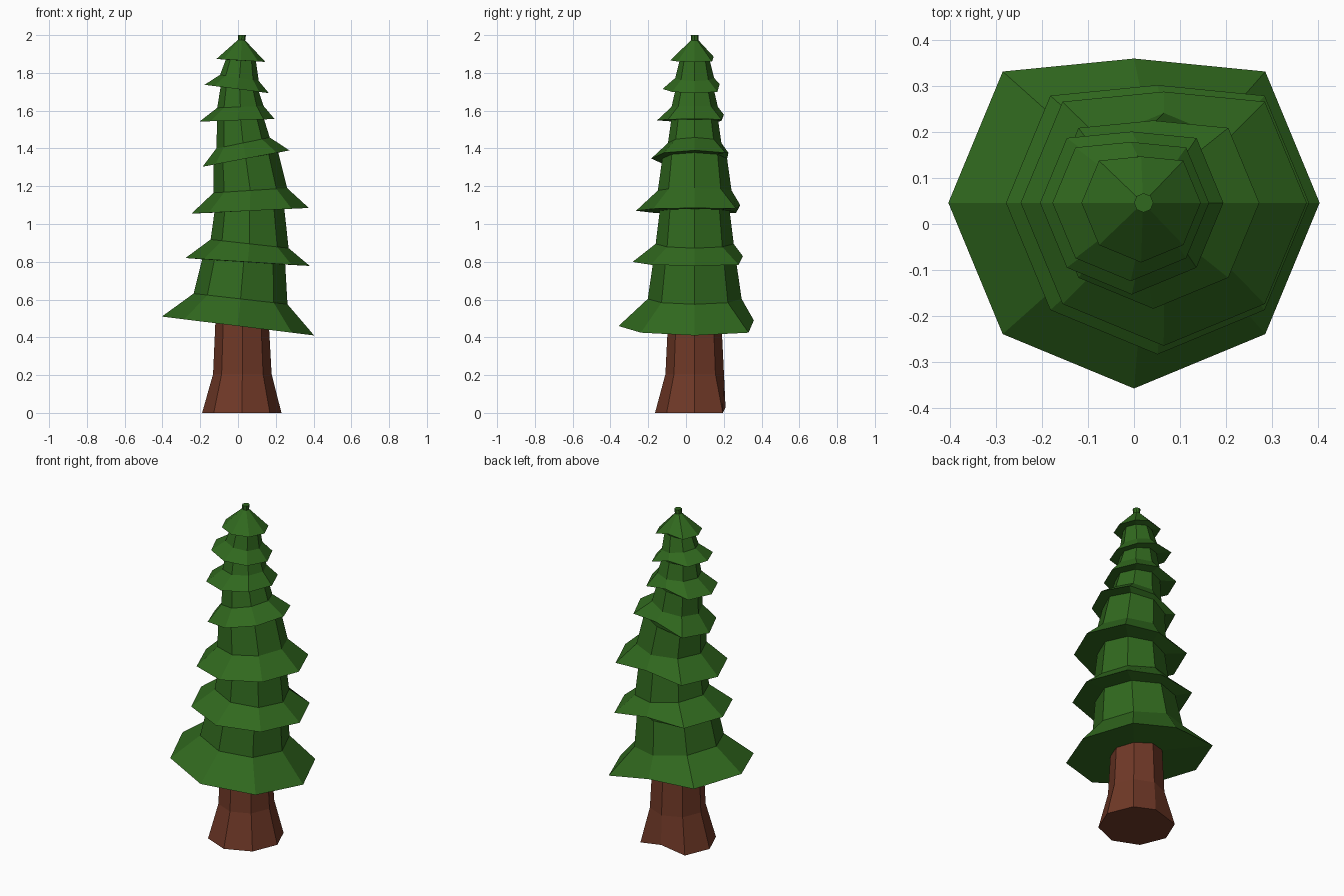
import bpy, bmesh
from math import cos, sin, pi

if "Cube" in bpy.data.objects:
    bpy.data.objects.remove(bpy.data.objects["Cube"])

SIDES = 8
CY = 0.046          # y of the tree axis
BACK = 2            # index of the vertex facing +y


def ring(bm, x0, z0, x1, z1, flared=False):
    """Tilted octagon from its left point (x0, z0) to its right point (x1, z1).
    Flared rims have their back corner pulled in and lifted."""
    cx, r = (x0 + x1) / 2, (x1 - x0) / 2
    verts = []
    for i in range(SIDES):
        a = 2 * pi * i / SIDES
        c, s = cos(a), sin(a)
        z = (z0 + z1) / 2 + (z1 - z0) / 2 * c
        if flared and i == BACK:
            s, z = 0.777, z + 0.03 * min(1, r / 0.2)
        verts.append(bm.verts.new((cx + r * c, CY + r * s, z)))
    return verts


def loft(name, sections, color):
    """Skin a stack of rings into one closed, flat-shaded part."""
    bm = bmesh.new()
    rings = [ring(bm, *s) for s in sections]
    for a, b in zip(rings, rings[1:]):
        for i in range(SIDES):
            j = (i + 1) % SIDES
            bm.faces.new((a[i], a[j], b[j], b[i]))
    bm.faces.new(rings[0][::-1])
    bm.faces.new(rings[-1])
    bmesh.ops.recalc_face_normals(bm, faces=bm.faces[:])
    mesh = bpy.data.meshes.new(name)
    bm.to_mesh(mesh)
    bm.free()
    mat = bpy.data.materials.new(name + "_color")
    mat.diffuse_color = color
    mat.use_nodes = True
    mat.node_tree.nodes["Principled BSDF"].inputs["Base Color"].default_value = mat.diffuse_color
    mesh.materials.append(mat)
    obj = bpy.data.objects.new(name, mesh)
    bpy.context.collection.objects.link(obj)
    return obj


# Trunk with flared foot
loft("trunk", [
    (-0.19, 0.0, 0.23, 0.0, True),
    (-0.132, 0.205, 0.178, 0.205),
    (-0.12, 0.475, 0.165, 0.44),
], (0.16, 0.04, 0.02, 1))

# Foliage tiers: inner neck, drooping rim, top of skirt (left x, z, right x, z)
tiers = [
    ((-0.12, 0.475, 0.165, 0.44), (-0.403, 0.51, 0.403, 0.41), (-0.235, 0.632, 0.262, 0.575)),
    ((-0.19, 0.813, 0.25, 0.785), (-0.278, 0.82, 0.38, 0.778), (-0.145, 0.918, 0.268, 0.872)),
    ((-0.125, 1.06, 0.245, 1.08), (-0.246, 1.055, 0.375, 1.085), (-0.13, 1.165, 0.26, 1.19)),
    ((-0.13, 1.315, 0.213, 1.378), (-0.188, 1.303, 0.272, 1.39), (-0.115, 1.40, 0.168, 1.458)),
    ((-0.11, 1.546, 0.138, 1.554), (-0.204, 1.542, 0.194, 1.556), (-0.11, 1.615, 0.135, 1.625)),
    ((-0.092, 1.727, 0.11, 1.702), (-0.177, 1.737, 0.163, 1.693), (-0.095, 1.79, 0.11, 1.757)),
    ((-0.065, 1.87, 0.095, 1.861), (-0.114, 1.874, 0.145, 1.858), (0.0, 1.975, 0.038, 1.972)),
]
sections = []
for neck, rim, top in tiers:
    sections += [neck, (*rim, True), top]
sections.append((0.0, 2.0, 0.042, 2.0))   # blunt tip
loft("foliage", sections, (0.03, 0.14, 0.013, 1))
